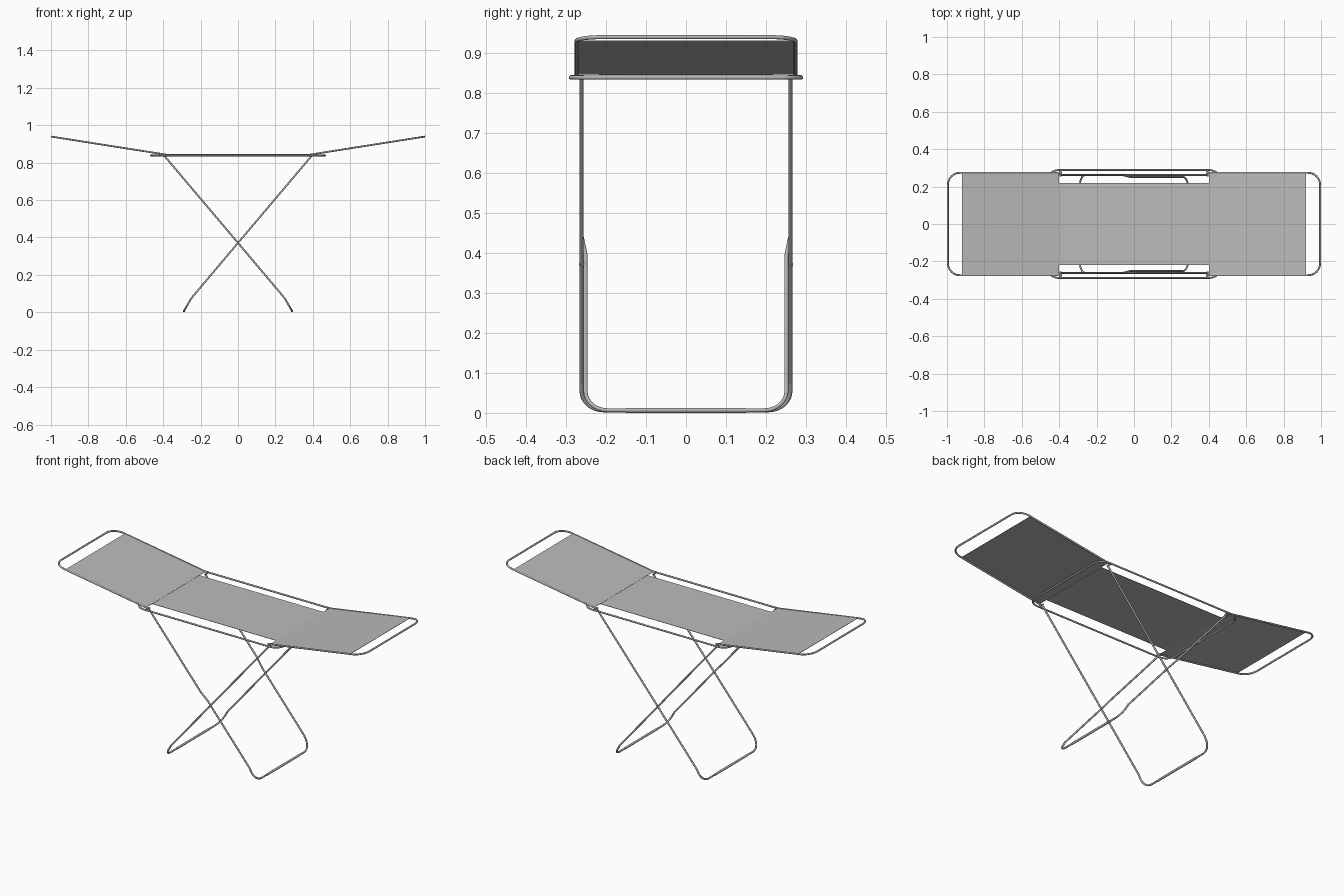
import bpy, bmesh, math
from mathutils import Vector

if "Cube" in bpy.data.objects:
    bpy.data.objects.remove(bpy.data.objects["Cube"])


def material(name, v):
    m = bpy.data.materials.new(name)
    m.diffuse_color = (v, v, v, 1)
    m.use_nodes = True
    m.node_tree.nodes["Principled BSDF"].inputs["Base Color"].default_value = m.diffuse_color
    return m


METAL = material("grey metal", 0.45)
CLOTH = material("light grey fabric", 0.5)
R = 0.005


def fillet(pts, radii, closed):
    """Round each corner of a path by its own radius."""
    out, n = [], len(pts)
    for i, (p, r) in enumerate(zip(pts, radii)):
        p = Vector(p)
        if r == 0 or (not closed and i in (0, n - 1)):
            out.append(p)
            continue
        a = (Vector(pts[i - 1]) - p).normalized()
        b = (Vector(pts[(i + 1) % n]) - p).normalized()
        half = a.angle(b) / 2
        c = p + (a + b).normalized() * (r / math.sin(half))
        t = r / math.tan(half)
        u, v = p + a * t - c, p + b * t - c
        steps = 8 if r > 0.02 else 3
        ang = u.angle(v)
        for k in range(steps + 1):
            f = k / steps
            out.append(c + (u * math.sin((1 - f) * ang) + v * math.sin(f * ang)) / math.sin(ang))
    return out


def tube(name, pts, radii=None, closed=False, r=R):
    path = fillet(pts, radii or [0] * len(pts), closed)
    cu = bpy.data.curves.new(name, 'CURVE')
    cu.dimensions = '3D'
    cu.bevel_depth = r
    cu.bevel_resolution = 3
    cu.use_fill_caps = True
    sp = cu.splines.new('POLY')
    sp.points.add(len(path) - 1)
    for q, p in zip(sp.points, path):
        q.co = (*p, 1)
    sp.use_cyclic_u = closed
    sp.use_smooth = True
    cu.materials.append(METAL)
    ob = bpy.data.objects.new(name, cu)
    bpy.context.collection.objects.link(ob)
    return ob


# middle frame: closed rounded rectangle
X, Y, Z = 0.465, 0.288, 0.838
tube("middle_frame", [(-X, -Y, Z), (X, -Y, Z), (X, Y, Z), (-X, Y, Z)], [0.06] * 4, True)

for s, side in ((1, "right"), (-1, "left")):
    # sloping end frame
    a, b = (s * 0.385, 0.843), (s * 0.995, 0.939)
    y = 0.274
    tube(side + "_end_frame",
         [(a[0], -y, a[1]), (b[0], -y, b[1]), (b[0], y, b[1]), (a[0], y, a[1])],
         [0, 0.065, 0.065, 0])

    # crossed leg, its foot on the opposite side; one leg narrows at the crossing
    w = 0.261
    n = 0.261 if s > 0 else 0.251
    half = [(s * 0.395, w, 0.838), (s * 0.06, w, 0.442), (s * 0.02, n, 0.395),
            (-s * 0.25, n, 0.075), (-s * 0.289, n, 0.0065)]
    rad = [0, 0, 0, 0.01, 0.055]
    tube(side + "_leg", [(x, -yy, z) for x, yy, z in half] + half[::-1], rad + rad[::-1])
    # foot sleeve
    tube(side + "_foot_sleeve", [(-s * 0.289, -0.15, 0.0065), (-s * 0.289, 0.15, 0.0065)], r=0.0065)

    # hinge pins and crossing rivets
    for t, end in ((-1, "front"), (1, "back")):
        tube(f"{side}_{end}_hinge_pin", [(s * 0.392, t * 0.255, 0.839), (s * 0.392, t * 0.288, 0.839)])
for t, end in ((-1, "front"), (1, "back")):
    tube(end + "_crossing_rivet", [(0, t * 0.247, 0.371), (0, t * 0.267, 0.371)], r=0.004)

# fabric: narrow middle strip and two wider sloping ends
bm = bmesh.new()
strips = [(0.276, -0.92, 0.930, -0.40, 0.847),
          (0.218, -0.40, 0.846, 0.40, 0.846),
          (0.276, 0.40, 0.847, 0.92, 0.930)]
for w, x0, z0, x1, z1 in strips:
    bm.faces.new([bm.verts.new(c) for c in
                  ((x0, -w, z0), (x1, -w, z1), (x1, w, z1), (x0, w, z0))])
me = bpy.data.meshes.new("fabric")
bm.to_mesh(me)
bm.free()
me.materials.append(CLOTH)
fabric = bpy.data.objects.new("fabric", me)
bpy.context.collection.objects.link(fabric)
sol = fabric.modifiers.new("thickness", 'SOLIDIFY')
sol.thickness = 0.002
